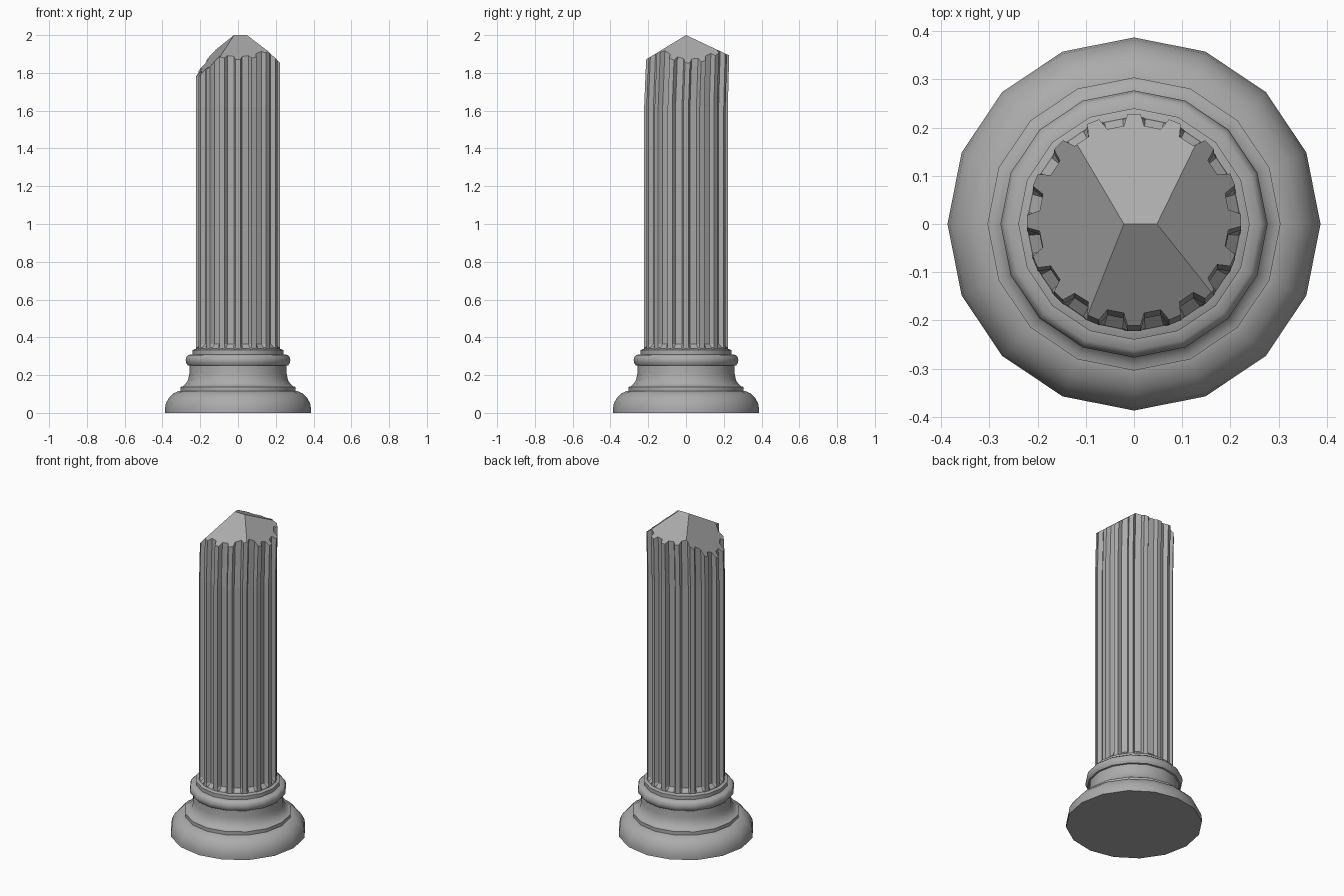
import bpy, bmesh
from math import pi, cos, sin, radians
from mathutils import Vector

if "Cube" in bpy.data.objects:
    bpy.data.objects.remove(bpy.data.objects["Cube"])

SIDES = 16

# Dark grey stone
stone = bpy.data.materials.new("stone")
stone.diffuse_color = (.41, .41, .41, 1)
stone.use_nodes = True
stone.node_tree.nodes["Principled BSDF"].inputs["Base Color"].default_value = stone.diffuse_color


def loft(bm, rings):
    """Skin a stack of equal-length point rings and cap both ends."""
    rows = [[bm.verts.new(p) for p in ring] for ring in rings]
    n = len(rows[0])
    for a, b in zip(rows, rows[1:]):
        for i in range(n):
            j = (i + 1) % n
            bm.faces.new((a[i], a[j], b[j], b[i]))
    bm.faces.new(rows[0][::-1])
    bm.faces.new(rows[-1])


def finish(bm, name, smooth_angle=None):
    bmesh.ops.recalc_face_normals(bm, faces=bm.faces)
    mesh = bpy.data.meshes.new(name)
    bm.to_mesh(mesh)
    bm.free()
    mesh.materials.append(stone)
    ob = bpy.data.objects.new(name, mesh)
    bpy.context.collection.objects.link(ob)
    if smooth_angle:
        bpy.ops.object.select_all(action='DESELECT')
        bpy.context.view_layer.objects.active = ob
        ob.select_set(True)
        bpy.ops.object.shade_smooth_by_angle(angle=radians(smooth_angle))
    return ob


# Moulded base: large torus, fillet, scotia, small torus, fillet
profile = [(.387, 0), (.387, .02), (.382, .05), (.366, .08), (.343, .103), (.315, .115),
           (.304, .117), (.304, .138), (.292, .141),
           (.276, .155), (.264, .175), (.258, .205), (.257, .25),
           (.266, .252), (.275, .265), (.277, .28), (.273, .297), (.262, .307),
           (.240, .310), (.240, .333), (.222, .340)]
bm = bmesh.new()
loft(bm, [[(r * cos(2 * pi * i / SIDES), r * sin(2 * pi * i / SIDES), z)
           for i in range(SIDES)] for r, z in profile])
finish(bm, "column_base", 35)


# Fluted shaft, cracked and nudged towards the back near its top
def flute_ring(z, floor, shift=0, y_scale=1):
    pts = []
    for i in range(SIDES):
        for r, da in ((floor, -6.2), (.222, -3.4), (.222, 3.4), (floor, 6.2)):
            a = 2 * pi * i / SIDES + radians(da)
            pts.append((r * cos(a), r * sin(a) * y_scale + shift, z))
    return pts


bm = bmesh.new()
loft(bm, [flute_ring(.335, .221), flute_ring(.345, .218), flute_ring(.365, .197),
          flute_ring(1.62, .197), flute_ring(2.15, .197, .018, .98)])

# Broken top: four sloping planes z = z0 + sx*x + sy*y
for z0, sx, sy in ((2.0, 0, .61), (2.0, 0, -.47),
                   (2.023, 1.096, .175), (2.04, -.84, -.06)):
    bmesh.ops.bisect_plane(bm, geom=bm.verts[:] + bm.edges[:] + bm.faces[:], dist=1e-6,
                           plane_co=Vector((0, 0, z0)), plane_no=Vector((-sx, -sy, 1)),
                           clear_outer=True)
    bmesh.ops.holes_fill(bm, edges=[e for e in bm.edges if e.is_boundary], sides=0)
finish(bm, "fluted_shaft")
